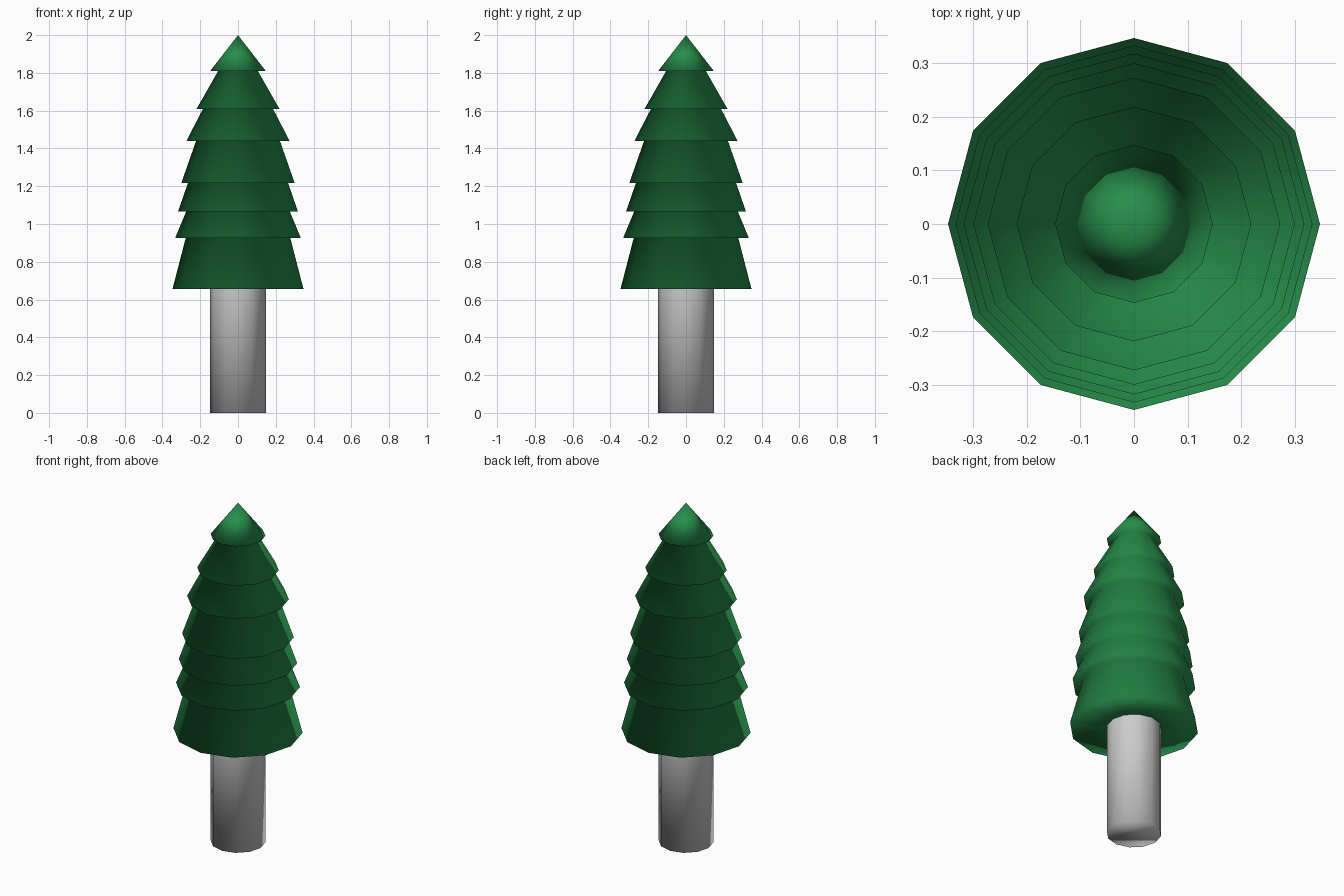
import bpy, bmesh
from math import sin, cos, tau

if "Cube" in bpy.data.objects:
    bpy.data.objects.remove(bpy.data.objects["Cube"])

SIDES = 12


def lathe(name, profile, colour=None):
    """Spin (radius, z) points into a 12-sided smooth mesh; zero radius makes a tip."""
    bm = bmesh.new()
    rings = []
    for r, z in profile:
        if r == 0:
            rings.append([bm.verts.new((0, 0, z))] * SIDES)
        else:
            rings.append([bm.verts.new((r * cos(tau * i / SIDES), r * sin(tau * i / SIDES), z))
                          for i in range(SIDES)])
    for a, b in zip(rings, rings[1:]):
        for i in range(SIDES):
            j = (i + 1) % SIDES
            bm.faces.new(list(dict.fromkeys((a[i], a[j], b[j], b[i]))))
    # flat cap where the profile starts on an open ring at the ground
    if profile[0][1] == 0:
        bm.faces.new(rings[0][::-1])
    for f in bm.faces:
        f.smooth = True
    mesh = bpy.data.meshes.new(name)
    bm.to_mesh(mesh)
    bm.free()
    obj = bpy.data.objects.new(name, mesh)
    bpy.context.collection.objects.link(obj)
    if colour:
        mat = bpy.data.materials.new(name)
        mat.diffuse_color = colour
        mat.use_nodes = True
        mat.node_tree.nodes["Principled BSDF"].inputs["Base Color"].default_value = mat.diffuse_color
        mesh.materials.append(mat)
    return obj


# Trunk
lathe("trunk", [(0.147, 0), (0.147, 0.655)])

# Foliage tiers, bottom to top: rim radius, rim height, radius under the next tier
tiers = [(0.347, 0.655, 0.277), (0.333, 0.925, 0.275), (0.318, 1.065, 0.265),
         (0.300, 1.217, 0.222), (0.273, 1.44, 0.185), (0.219, 1.61, 0.105),
         (0.147, 1.81, 0)]
profile = [(0.147, 0.655)]
for k, (rim, z, neck) in enumerate(tiers):
    top = tiers[k + 1][1] if k + 1 < len(tiers) else 2.0
    profile += [(rim, z), (neck, top)]
lathe("foliage", profile, (0.02, 0.27, 0.07, 1))
